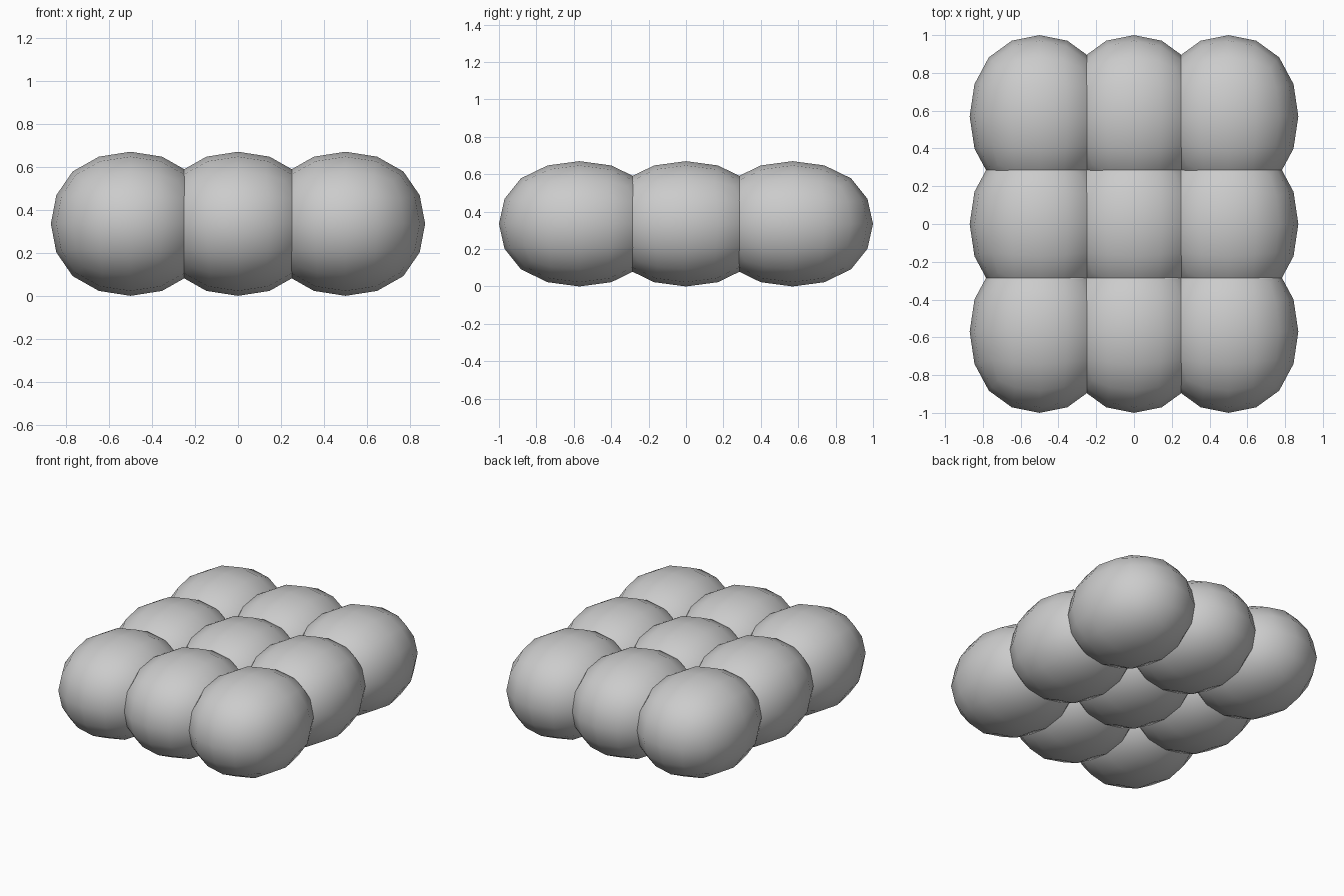
import bpy

if "Cube" in bpy.data.objects:
    bpy.data.objects.remove(bpy.data.objects["Cube"])

RX, RY, RZ = 0.37, 0.43, 0.335      # half-sizes of one rounded cushion
DX, DY = 0.50, 0.57                 # grid spacing
SHRINK = 0.8395                     # how far subdivision pulls a cube face in


def cushion(name, x, y):
    bpy.ops.mesh.primitive_cube_add(size=2, location=(x, y, RZ))
    ob = bpy.context.object
    ob.name = name
    ob.scale = (RX / SHRINK, RY / SHRINK, RZ / SHRINK)
    bpy.ops.object.transform_apply(location=False, rotation=False, scale=True)
    bpy.ops.object.shade_smooth()
    # a cube softened into a rounded blob
    sub = ob.modifiers.new("rounding", 'SUBSURF')
    sub.levels = sub.render_levels = 2
    return ob


# three by three pad of overlapping cushions
for row, j in (("front", -1), ("middle", 0), ("back", 1)):
    for col, i in (("left", -1), ("centre", 0), ("right", 1)):
        cushion(f"cushion_{row}_{col}", i * DX, j * DY)
